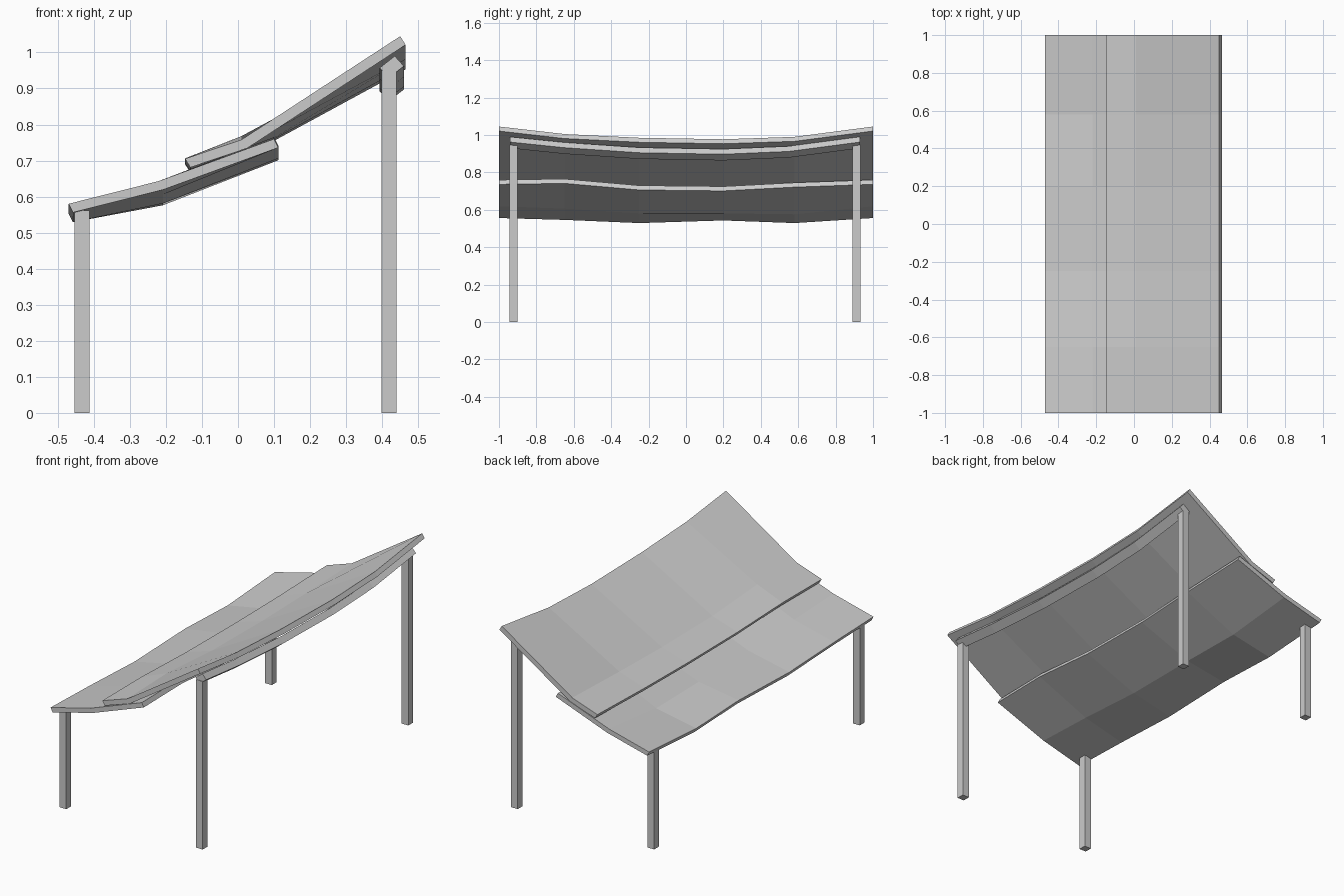
import bpy, bmesh
from mathutils import Vector

if "Cube" in bpy.data.objects:
    bpy.data.objects.remove(bpy.data.objects["Cube"])

YS = [-1, -0.65, -0.25, 0.2, 0.58, 1]


def finish(name, bm):
    bmesh.ops.recalc_face_normals(bm, faces=bm.faces)
    me = bpy.data.meshes.new(name)
    bm.to_mesh(me)
    bm.free()
    ob = bpy.data.objects.new(name, me)
    bpy.context.collection.objects.link(ob)
    return ob


def loft(name, rings):
    """Closed solid through a row of cross-sections."""
    bm = bmesh.new()
    rows = [[bm.verts.new(p) for p in r] for r in rings]
    n = len(rows[0])
    for a, b in zip(rows, rows[1:]):
        for i in range(n):
            j = (i + 1) % n
            bm.faces.new((a[i], a[j], b[j], b[i]))
    bm.faces.new(rows[0])
    bm.faces.new(rows[-1][::-1])
    return finish(name, bm)


def sheet(name, xs, heights, offset):
    """Sagging roof panel: one height row per x column, thickened by offset."""
    rings = []
    for k, y in enumerate(YS):
        top = [Vector((x, y, h[k])) for x, h in zip(xs, heights)]
        rings.append(top + [p + Vector(offset) for p in reversed(top)])
    return loft(name, rings)


# Overlapping sagging roof panels
sheet("lower_roof_panel", [-0.47, -0.22, 0.10],
      [[0.58, 0.57, 0.553, 0.567, 0.553, 0.58],
       [0.643, 0.63, 0.605, 0.605, 0.60, 0.643],
       [0.76, 0.765, 0.73, 0.725, 0.745, 0.76]],
      (0.012, 0, -0.024))
sheet("upper_roof_panel", [-0.147, 0.01, 0.45],
      [[0.705, 0.706, 0.693, 0.69, 0.694, 0.705],
       [0.758, 0.768, 0.742, 0.738, 0.745, 0.758],
       [1.045, 1.005, 0.985, 0.977, 0.99, 1.045]],
      (0.015, 0, -0.024))

# Bowed tilted beam under the high edge
section = [(0.393, 0.957), (0.435, 0.99), (0.46, 0.962), (0.418, 0.929)]
beam = zip([-0.94, -0.65, -0.25, 0.2, 0.55, 0.93],
           [0, -0.03, -0.057, -0.065, -0.05, 0])
loft("high_edge_beam", [[(x, y, z + d) for x, z in section] for y, d in beam])


# Four square posts
def post(name, x, y, h, w=0.042):
    bpy.ops.mesh.primitive_cube_add(size=1, location=(x, y, h / 2))
    ob = bpy.context.object
    ob.name = name
    ob.scale = (w, w, h)


for side, y in (("front", -0.922), ("back", 0.911)):
    post(side + "_short_post", -0.433, y, 0.562)
    post(side + "_tall_post", 0.419, y, 0.948)
